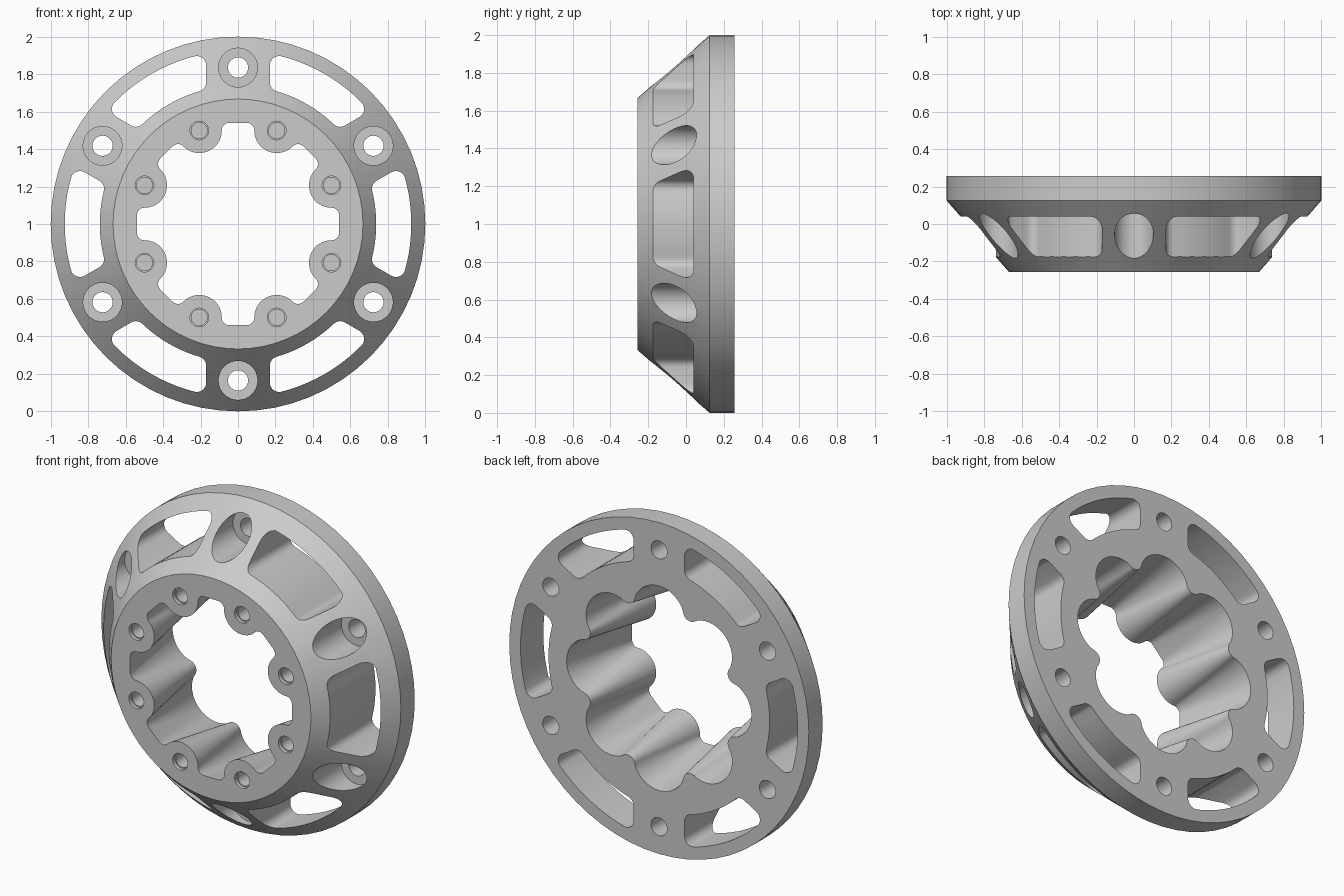
import bpy, bmesh
from math import sin, cos, pi, radians, atan2, sqrt, hypot

if "Cube" in bpy.data.objects:
    bpy.data.objects.remove(bpy.data.objects["Cube"])

HALF = 0.257   # half thickness along y


def loft(bm, rings):
    """Closed shell through rings of (2D points in x-z, y)."""
    loops = [[bm.verts.new((x, y, 1 + z)) for x, z in pts] for pts, y in rings]
    n = len(loops[0])
    for a, b in zip(loops, loops[1:]):
        for i in range(n):
            j = (i + 1) % n
            bm.faces.new((a[i], a[j], b[j], b[i]))
    bm.faces.new(loops[0])
    bm.faces.new(loops[-1])


def arc(cx, cz, r, a0, a1, n):
    return [(cx + r * cos(a0 + (a1 - a0) * i / n),
             cz + r * sin(a0 + (a1 - a0) * i / n)) for i in range(n + 1)]


def circle(cx, cz, r, n):
    return arc(cx, cz, r, 0, 2 * pi, n)[:-1]


def turn(pts, a):
    return [(x * cos(a) - z * sin(a), x * sin(a) + z * cos(a)) for x, z in pts]


def mirror(pts):
    return [(x, -z) for x, z in reversed(pts)]


def finish(name, bm):
    bmesh.ops.recalc_face_normals(bm, faces=bm.faces[:])
    me = bpy.data.meshes.new(name)
    bm.to_mesh(me)
    bm.free()
    ob = bpy.data.objects.new(name, me)
    bpy.context.collection.objects.link(ob)
    return ob


def scallop(boss_r, p, q, w, s):
    """Eight-lobed outline: convex boss arc p, concave valley arc s."""
    h = pi / 8
    fx, fz = q * cos(h) + w * sin(h), q * sin(h) - w * cos(h)
    a = atan2(fz, fx - boss_r)
    half = arc(boss_r, 0, p, pi, a, 8)[1:]
    half += arc(fx, fz, s, a - pi, h, 8)[1:]
    sector = mirror(half) + [(boss_r - p, 0)] + half
    return [pt for k in range(8) for pt in turn(sector, h + k * pi / 4)]


def slot():
    """Curved slot centred on +x, with ends parallel to the bolt axes."""
    ro, ri, f, off = 0.925, 0.738, 0.05, 0.17
    w = off + f
    pts = []
    # outer corner, then inner corner, relative to the bolt axis on +z
    ao = sqrt((ro - f) ** 2 - w * w)
    ai = sqrt((ri + f) ** 2 - w * w)
    c_out = arc(w, ao, f, atan2(ao, w), pi, 6)
    c_in = arc(w, ai, f, pi, pi + atan2(ai, w), 6)
    corner = turn(c_out + c_in, -pi / 3)      # bolt axis to 30 degrees
    a_o = atan2(corner[0][1], corner[0][0])
    a_i = atan2(corner[-1][1], corner[-1][0])
    pts = arc(0, 0, ro, 0, a_o, 5)[:-1] + corner
    pts += arc(0, 0, ri, a_i, 0, 5)[1:]
    return pts + mirror(pts)[1:-1]


# Conical body with a straight rim
bm = bmesh.new()
loft(bm, [(circle(0, 0, 0.667, 64), -HALF),
          (circle(0, 0, 1.0, 64), 0.125),
          (circle(0, 0, 1.0, 64), HALF)])
body = finish("hub_ring", bm)

# All openings as one cutter
bm = bmesh.new()

# Lobed centre opening, widening toward the back
front = scallop(0.54, 0.12, 0.50, 0.047, 0.04)
back = scallop(0.55, 0.05, 0.447, 0.002, 0.17)
loft(bm, [(front, -0.35), (front, -HALF), (back, HALF), (back, 0.35)])

for k in range(6):
    # Through slots
    pts = turn(slot(), k * pi / 3)
    loft(bm, [(pts, -0.4), (pts, 0.4)])
    # Counterbored bolt holes
    a = pi / 6 + k * pi / 3
    c = (0.835 * cos(a), 0.835 * sin(a))
    loft(bm, [(circle(*c, 0.104, 32), -0.4), (circle(*c, 0.104, 32), 0.1),
              (circle(*c, 0.054, 32), 0.1), (circle(*c, 0.054, 32), 0.4)])

# Blind holes in the front bosses
for k in range(8):
    a = pi / 8 + k * pi / 4
    c = (0.54 * cos(a), 0.54 * sin(a))
    loft(bm, [(circle(*c, 0.05, 20), -0.4), (circle(*c, 0.05, 20), -0.235),
              (circle(*c, 0.043, 20), -0.235), (circle(*c, 0.043, 20), -0.12)])

cutter = finish("opening_cutter", bm)
cutter.hide_render = True

# Cut, apply and smooth
mod = body.modifiers.new("openings", 'BOOLEAN')
mod.operation = 'DIFFERENCE'
mod.solver = 'EXACT'
mod.object = cutter
bpy.ops.object.select_all(action='DESELECT')
body.select_set(True)
bpy.context.view_layer.objects.active = body
bpy.ops.object.modifier_apply(modifier=mod.name)
bpy.data.objects.remove(cutter, do_unlink=True)
bpy.ops.object.shade_smooth_by_angle(angle=radians(30))
